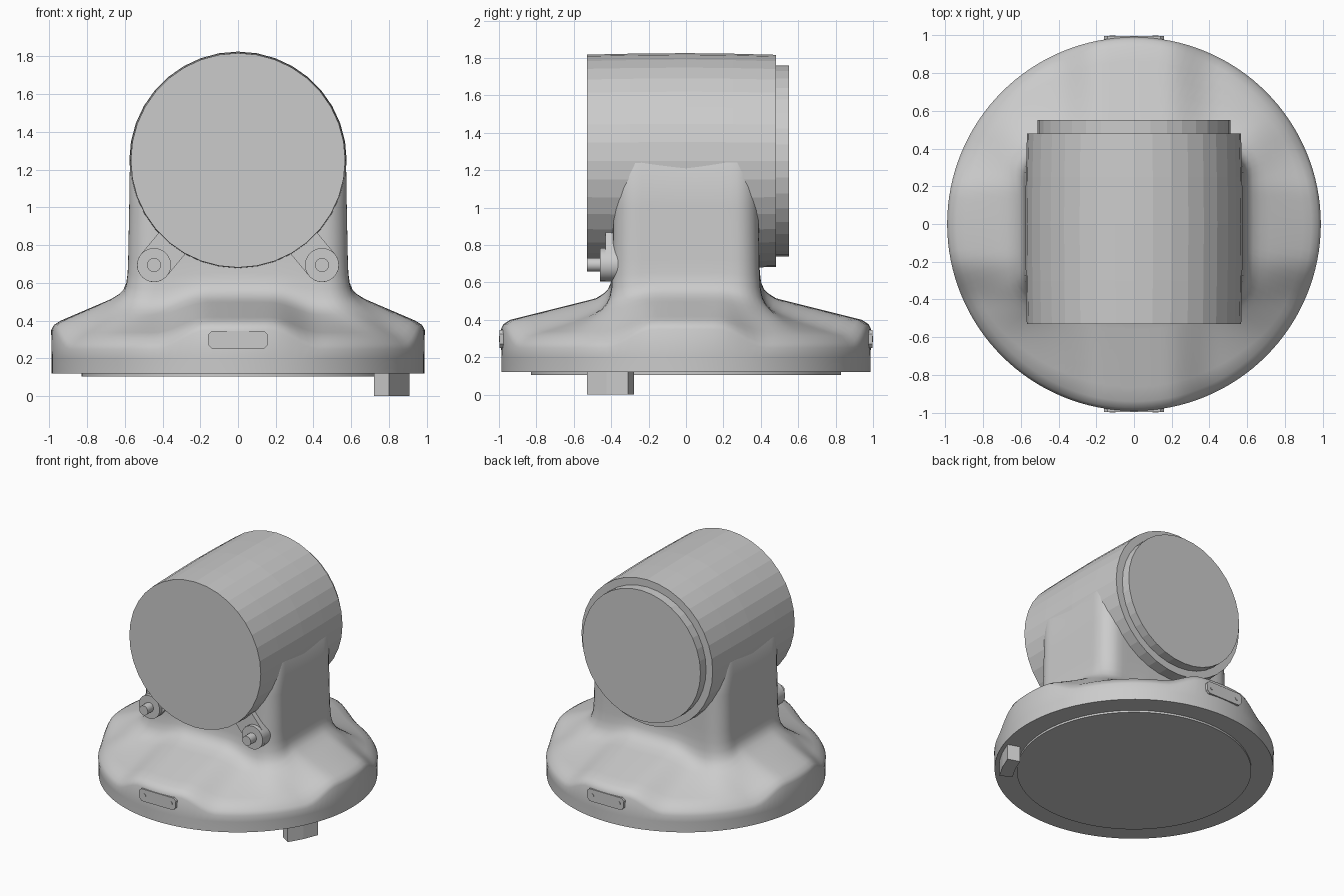
import bpy, bmesh
from math import sin, cos, tau, radians, atan2, hypot, pi

if "Cube" in bpy.data.objects:
    bpy.data.objects.remove(bpy.data.objects["Cube"])


def make(name, bm, smooth=True):
    bmesh.ops.recalc_face_normals(bm, faces=bm.faces)
    me = bpy.data.meshes.new(name)
    bm.to_mesh(me)
    bm.free()
    ob = bpy.data.objects.new(name, me)
    bpy.context.collection.objects.link(ob)
    if smooth:
        bpy.ops.object.select_all(action='DESELECT')
        ob.select_set(True)
        bpy.context.view_layer.objects.active = ob
        bpy.ops.object.shade_smooth_by_angle(angle=radians(32))
    return ob


def loft(name, rings, smooth=True):
    """Skin a stack of equal-length point rings and cap both ends."""
    bm = bmesh.new()
    loops = [[bm.verts.new(p) for p in ring] for ring in rings]
    n = len(loops[0])
    for a, b in zip(loops, loops[1:]):
        for i in range(n):
            j = (i + 1) % n
            bm.faces.new((a[i], a[j], b[j], b[i]))
    bm.faces.new(loops[0])
    bm.faces.new(loops[-1])
    return make(name, bm, smooth)


def prism_y(name, outline, y0, y1, smooth=True):
    return loft(name, [[(x, y, z) for x, z in outline] for y in (y0, y1)], smooth)


def turned_y(name, cx, cz, stations, n, smooth=True):
    """Round part along y from (y, radius) stations."""
    return loft(name, [[(cx + r * cos(tau * i / n), y, cz + r * sin(tau * i / n))
                        for i in range(n)] for y, r in stations], smooth)


def smoothstep(a, b, v):
    t = min(1, max(0, (v - a) / (b - a)))
    return t * t * (3 - 2 * t)


def column_radius(t, a=0.582, b=0.392, rc=0.13):
    """Distance from the axis to a rounded rectangle in direction t."""
    lo, hi = 0.0, 1.0
    for _ in range(30):
        m = (lo + hi) / 2
        qx, qy = abs(m * cos(t)) - a + rc, abs(m * sin(t)) - b + rc
        d = hypot(max(qx, 0), max(qy, 0)) + min(max(qx, qy), 0) - rc
        lo, hi = (m, hi) if d < 0 else (lo, m)
    return lo


# Cast body: flange with four raised arms, flowing up into the column
N = 128
angles = [tau * i / N for i in range(N)]
inner = [column_radius(t) for t in angles]


def body_ring(radius, height, drop):
    ring = []
    for t, rc in zip(angles, inner):
        r = radius(rc)
        x, y = r * cos(t), r * sin(t)
        valley = smoothstep(0.17, 0.43, min(abs(x), abs(y)))
        ring.append((x, y, height - drop * valley if not callable(height)
                     else height(rc, r) - drop * valley))
    return ring


def slope(rc, r):
    start = rc + 0.09
    return 0.515 + (0.40 - 0.515) * (r - start) / (0.94 - start)


rings = [body_ring(lambda c: 0.987, 0.12, 0), body_ring(lambda c: 0.987, 0.2, 0),
         body_ring(lambda c: 0.99, 0.35, 0.10), body_ring(lambda c: 0.975, 0.378, 0.10)]
for k in range(7):
    f = k / 6
    rings.append(body_ring(lambda c, f=f: 0.94 + (c + 0.09 - 0.94) * f, slope,
                           0.085 - 0.025 * f))
for off, z, d in ((0.05, 0.54, 0.055), (0.025, 0.565, 0.045), (0.01, 0.6, 0.03),
                  (0.003, 0.65, 0.01), (0, 0.72, 0), (-0.006, 1.0, 0),
                  (-0.01, 1.24, 0), (-0.08, 1.36, 0)):
    rings.append(body_ring(lambda c, off=off: c + off, z, d))
loft("cast_body", rings)

# Shallow locating plate under the flange
loft("bottom_plate", [[(0.83 * cos(t), 0.83 * sin(t), z) for t in angles]
                      for z in (0.105, 0.13)])

# Locating key: a short ring segment under the rim
arc = [radians(a) for a in (-33.5, -26.2, -18.8)]
sector = [(0.96, a) for a in arc] + [(0.865, a) for a in reversed(arc)]
loft("locating_key", [[(r * cos(a), r * sin(a), z) for r, a in sector]
                      for z in (0, 0.14)], False)

# Horizontal drum, slightly barrelled, with its stepped rear cover
turned_y("drum", 0, 1.25, [(-0.53, 0.568), (-0.3, 0.573), (0, 0.576), (0.25, 0.573),
                           (0.48, 0.567)], 36, False)
turned_y("rear_cover", 0, 1.25, [(0.45, 0.51), (0.55, 0.51)], 36, False)

# Clamp lugs with bolts, either side under the drum
for side, s in (("left", -1), ("right", 1)):
    cx, cz, r = s * 0.445, 0.695, 0.09
    aim = atan2(0.3, -s * 0.25)
    tab = [(cx + r * cos(aim + pi / 2 + pi * i / 12),
            cz + r * sin(aim + pi / 2 + pi * i / 12)) for i in range(13)]
    ex, ez = 0.17 * cos(aim), 0.17 * sin(aim)
    tab += [(tab[-1][0] + ex, tab[-1][1] + ez), (tab[0][0] + ex, tab[0][1] + ez)]
    prism_y(side + "_lug_tab", tab, -0.43, -0.34)
    turned_y(side + "_lug_boss", cx, cz, [(-0.36, r), (-0.46, r)], 24)
    turned_y(side + "_lug_bolt", cx, cz, [(-0.45, 0.037), (-0.53, 0.037)], 16)

# Blank tag plates with two rivets, front and back of the rim
tag = [(-0.135, 0.25), (0.135, 0.25), (0.155, 0.27), (0.16, 0.325), (0.14, 0.345),
       (-0.14, 0.345), (-0.16, 0.325), (-0.155, 0.27)]
for end, s in (("front", -1), ("back", 1)):
    prism_y(end + "_tag", tag, s * 0.95, s * 0.996, False)
    for x in (-0.115, 0.115):
        turned_y(end + "_tag_rivet", x, 0.298, [(s * 0.98, 0.016), (s * 1.0, 0.016)], 12)
